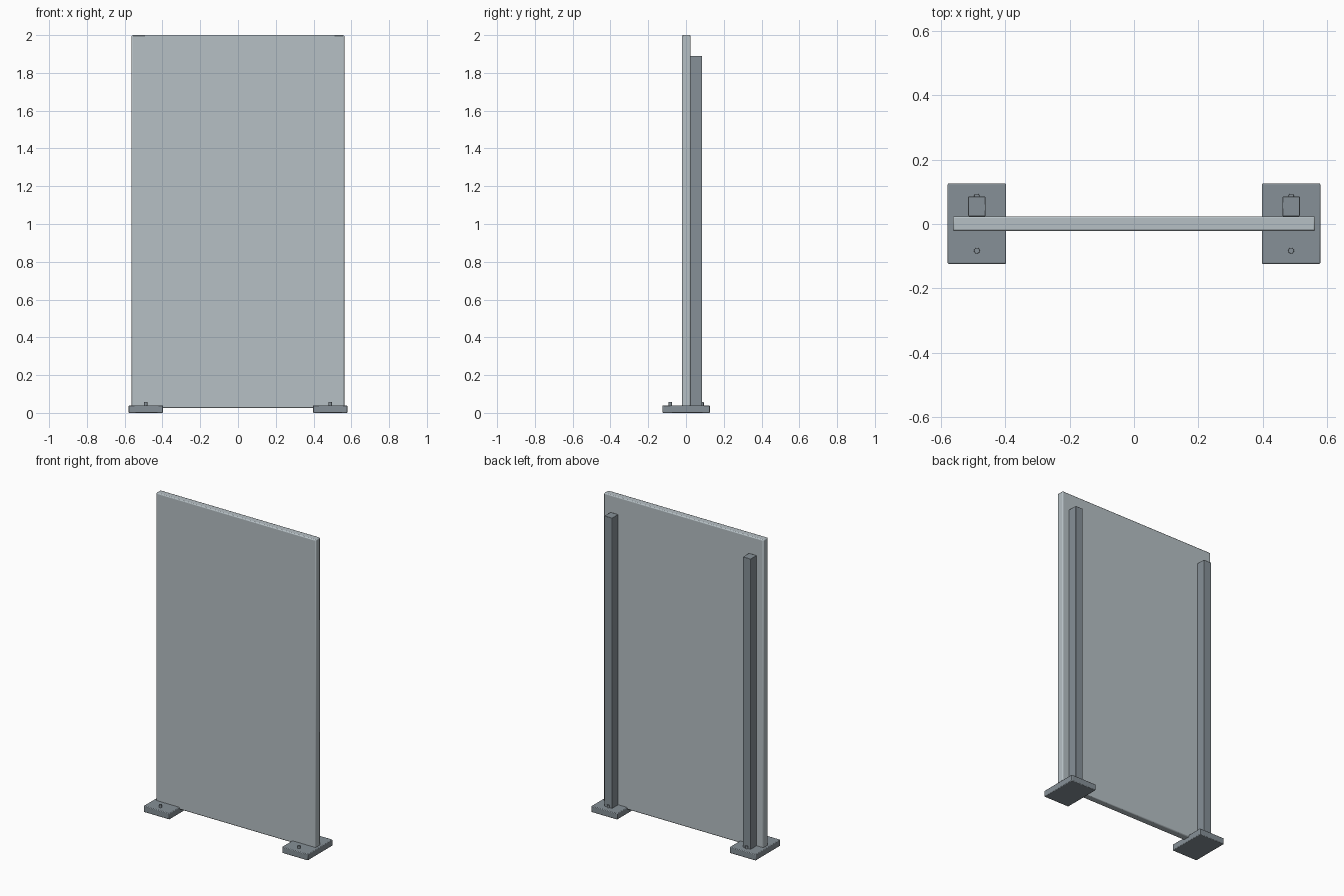
import bpy

cube = bpy.data.objects.get("Cube")
if cube:
    bpy.data.objects.remove(cube, do_unlink=True)


def material(name, rgb):
    m = bpy.data.materials.new(name)
    m.use_nodes = True
    m.diffuse_color = (*rgb, 1)
    m.node_tree.nodes["Principled BSDF"].inputs["Base Color"].default_value = (*rgb, 1)
    return m


panel_grey = material("pale_blue_grey", (0.47, 0.53, 0.56))
steel = material("steel_grey", (0.24, 0.28, 0.31))


def finish(ob, name, mat, bevel):
    ob.name = name
    ob.data.materials.append(mat)
    mod = ob.modifiers.new("Soft edges", "BEVEL")
    mod.width = bevel
    mod.segments = 2
    bpy.ops.object.shade_smooth_by_angle()


def box(name, lo, hi, mat, bevel):
    centre = [(a + b) / 2 for a, b in zip(lo, hi)]
    bpy.ops.mesh.primitive_cube_add(size=1, location=centre)
    ob = bpy.context.object
    ob.scale = [b - a for a, b in zip(lo, hi)]
    bpy.ops.object.transform_apply(location=False, rotation=False, scale=True)
    finish(ob, name, mat, bevel)


def bolt(name, x, y):
    bpy.ops.mesh.primitive_cylinder_add(vertices=16, radius=0.009, depth=0.03,
                                        location=(x, y, 0.042))
    finish(bpy.context.object, name, steel, 0.001)


# Upright screen panel
box("panel", (-0.563, -0.022, 0.026), (0.563, 0.024, 2.0), panel_grey, 0.006)

# Foot plate, rear post and bolts on each side
for side, s in (("left", 1), ("right", -1)):
    x = s * 0.488
    box(side + "_foot", (x - 0.091, -0.124, 0), (x + 0.091, 0.126, 0.04), steel, 0.004)
    box(side + "_post", (x - 0.027, 0.024, 0.038), (x + 0.027, 0.085, 1.89), steel, 0.002)
    bolt(side + "_front_bolt", x, -0.083)
    bolt(side + "_rear_bolt", x, 0.085)
